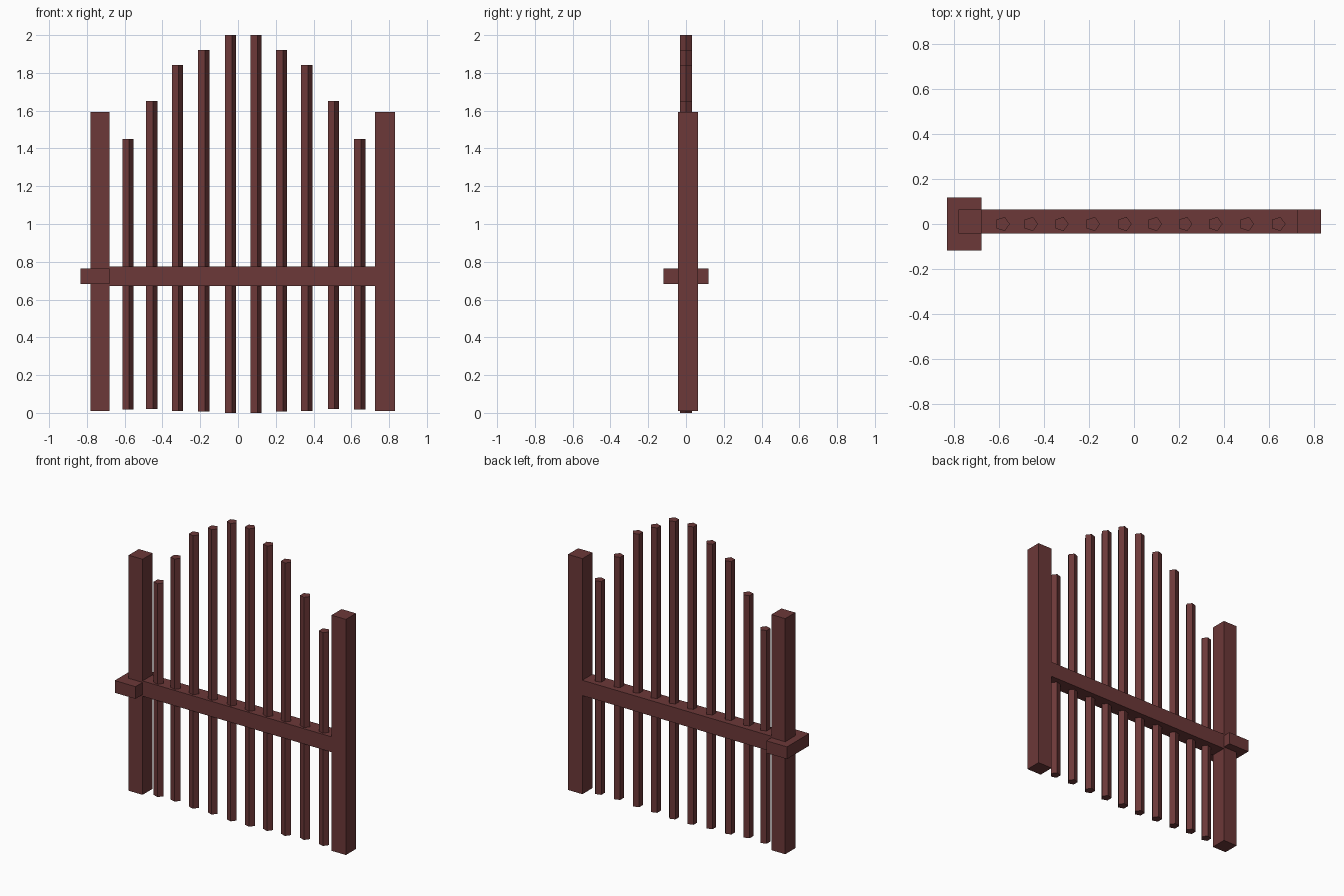
import bpy
import math

if "Cube" in bpy.data.objects:
    bpy.data.objects.remove(bpy.data.objects["Cube"])

wood = bpy.data.materials.new("dark_red_wood")
wood.diffuse_color = (0.15, 0.04, 0.04, 1)
wood.use_nodes = True
wood.node_tree.nodes["Principled BSDF"].inputs["Base Color"].default_value = wood.diffuse_color


def box(name, x, y, z):
    """Box from (min, max) ranges on each axis."""
    bpy.ops.mesh.primitive_cube_add(size=1, location=[sum(r) / 2 for r in (x, y, z)])
    ob = bpy.context.object
    ob.name = name
    ob.scale = [r[1] - r[0] for r in (x, y, z)]
    bpy.ops.object.transform_apply(location=False, rotation=False, scale=True)
    ob.data.materials.append(wood)


def picket(name, x, bottom, top):
    """Five-sided bar with one corner pointing to +x."""
    bpy.ops.mesh.primitive_cylinder_add(vertices=5, radius=0.033, depth=top - bottom,
                                        location=(x, 0, (bottom + top) / 2))
    ob = bpy.context.object
    ob.name = name
    # first corner lies on +y, so turn it to +x
    ob.rotation_euler.z = -math.pi / 2
    bpy.ops.object.transform_apply(location=False, rotation=True, scale=False)
    ob.data.materials.append(wood)


# Posts, rail and latch block
depth = (-0.043, 0.064)
box("left_post", (-0.782, -0.679), depth, (0.01, 1.592))
box("right_post", (0.725, 0.832), depth, (0.01, 1.592))
box("cross_rail", (-0.679, 0.725), depth, (0.672, 0.775))
box("latch_block", (-0.833, -0.679), (-0.118, 0.118), (0.683, 0.765))

# Pickets rise towards the middle, heights mirrored left to right
spans = [(0.018, 1.45), (0.021, 1.65), (0.01, 1.843), (0.008, 1.921), (0.0, 2.0)]
centres = [-0.586, -0.460, -0.324, -0.184, -0.043, 0.092, 0.227, 0.361, 0.502, 0.642]
for i, (x, (bottom, top)) in enumerate(zip(centres, spans + spans[::-1])):
    picket(f"picket_{i + 1}", x, bottom, top)
